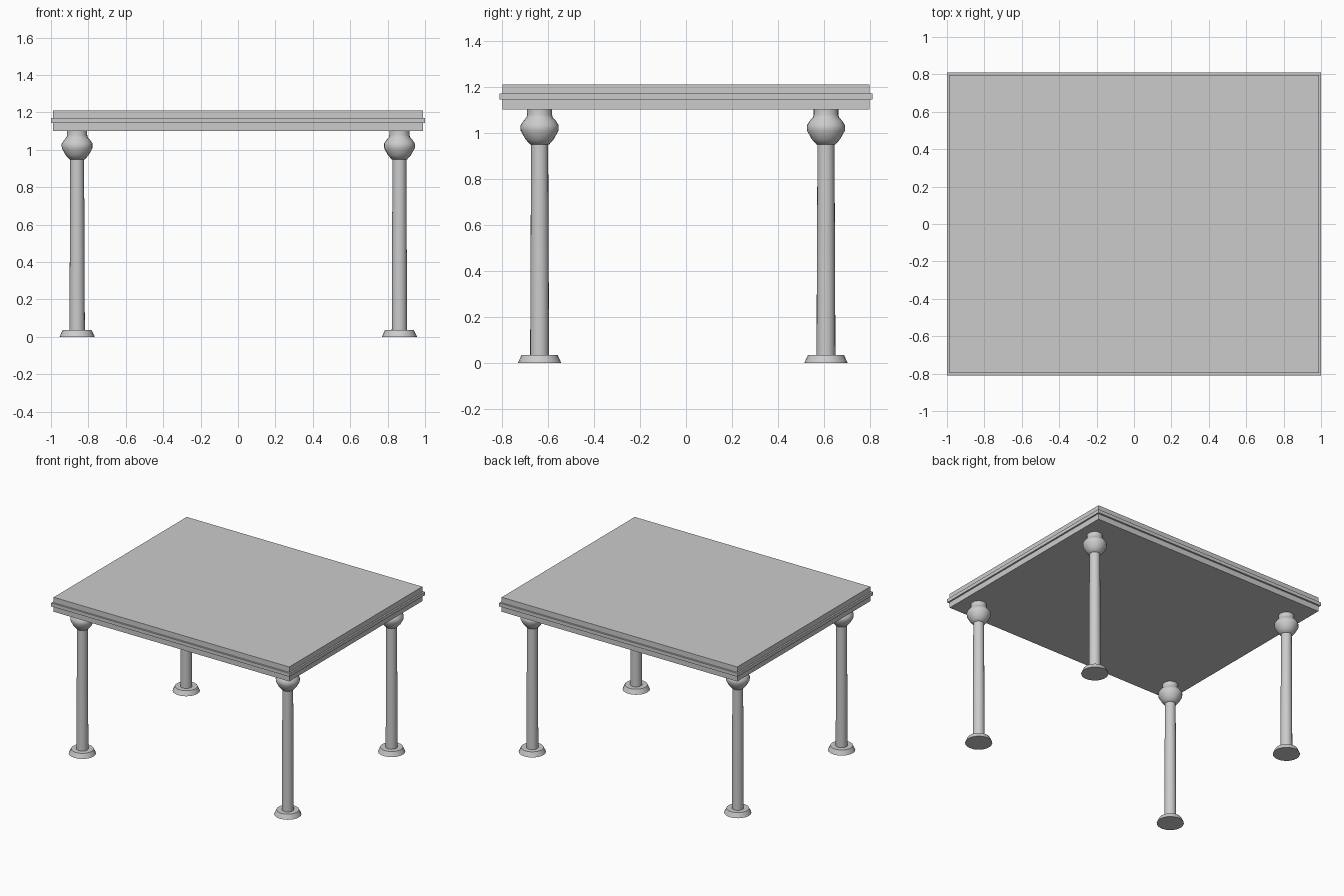
import bpy, bmesh, math

if "Cube" in bpy.data.objects:
    bpy.data.objects.remove(bpy.data.objects["Cube"])


def stacked(name, rings, smooth_angle=None):
    """Skin a stack of horizontal rings (lists of points) and cap both ends."""
    bm = bmesh.new()
    loops = [[bm.verts.new(p) for p in ring] for ring in rings]
    n = len(loops[0])
    for a, b in zip(loops, loops[1:]):
        for i in range(n):
            j = (i + 1) % n
            bm.faces.new((a[i], a[j], b[j], b[i]))
    bm.faces.new(loops[0][::-1])
    bm.faces.new(loops[-1])
    mesh = bpy.data.meshes.new(name)
    bm.to_mesh(mesh)
    bm.free()
    if smooth_angle:
        mesh.shade_smooth()
        mesh.set_sharp_from_angle(angle=math.radians(smooth_angle))
    obj = bpy.data.objects.new(name, mesh)
    bpy.context.collection.objects.link(obj)
    return obj


def rectangle(x, y, z):
    return [(-x, -y, z), (x, -y, z), (x, y, z), (-x, y, z)]


def circle(r, z, sides=20):
    return [(r * math.cos(2 * math.pi * i / sides),
             r * math.sin(2 * math.pi * i / sides), z) for i in range(sides)]


# Table top with a raised band around its edge
inner, band = (0.988, 0.797), (1.0, 0.81)
stacked("table_top", [rectangle(*size, z) for size, z in (
    (inner, 1.10), (inner, 1.143), (band, 1.143),
    (band, 1.169), (inner, 1.169), (inner, 1.21))])

# Turned leg: flared foot, slim shaft, bulb and neck
profile = [(0.094, 0.0), (0.078, 0.035), (0.041, 0.035), (0.040, 0.30),
           (0.037, 0.948), (0.042, 0.949), (0.062, 0.972), (0.082, 1.008),
           (0.083, 1.032), (0.070, 1.052), (0.057, 1.066), (0.054, 1.078),
           (0.054, 1.10)]
leg = stacked("front_left_leg", [circle(r, z) for r, z in profile], 40)
leg.location = (-0.86, -0.636, 0)

# The other three legs share the same mesh
for name, x, y in (("front_right_leg", 0.863, -0.636),
                   ("back_left_leg", -0.86, 0.608),
                   ("back_right_leg", 0.863, 0.608)):
    copy = leg.copy()
    copy.name = name
    copy.location = (x, y, 0)
    bpy.context.collection.objects.link(copy)
